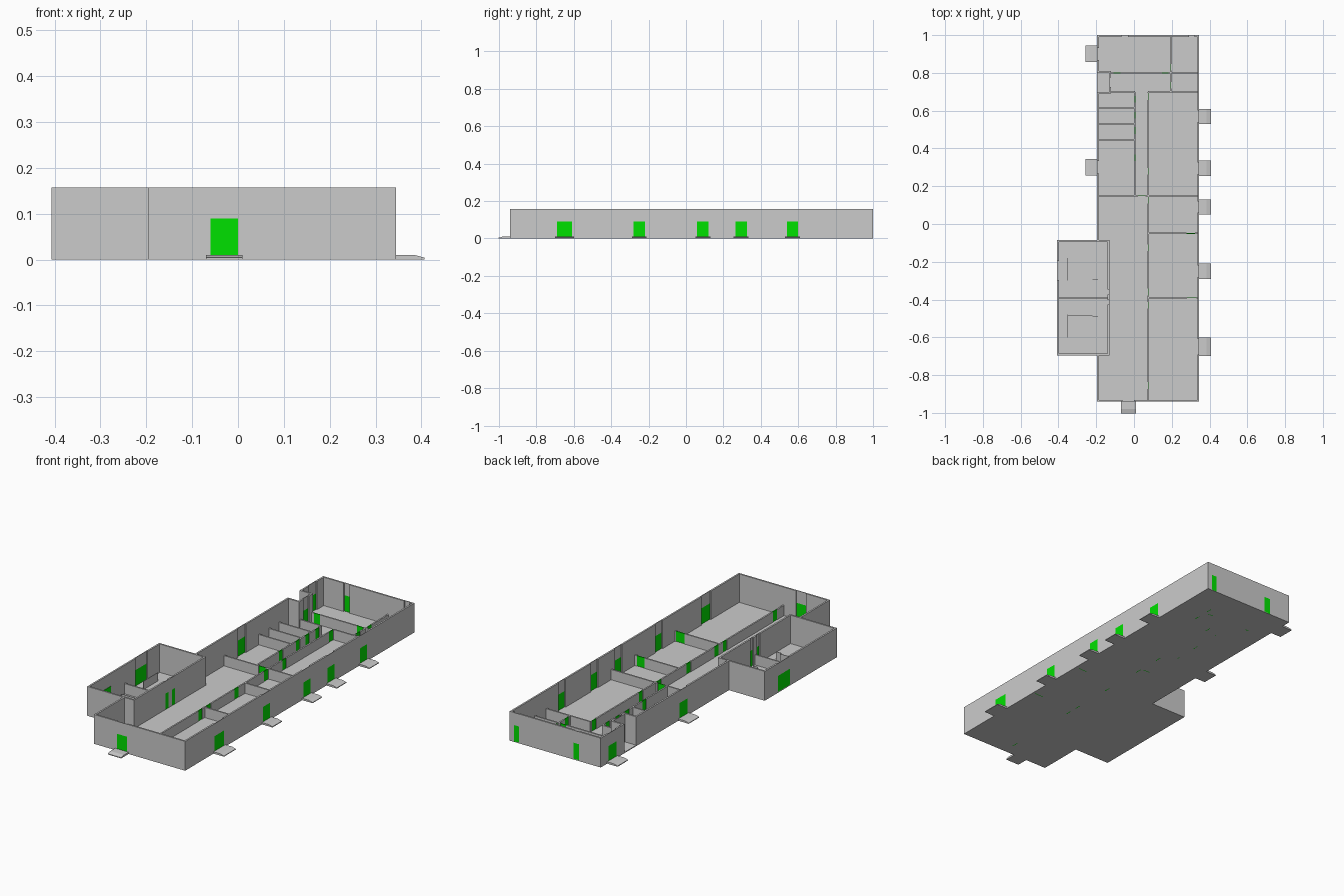
import bpy, bmesh

if "Cube" in bpy.data.objects:
    bpy.data.objects.remove(bpy.data.objects["Cube"])

T = 0.009        # wall thickness
H = 0.157        # outer wall height
LOW = 0.06       # partition height
FLOOR = 0.005
DOOR_TOP = 0.09

green = bpy.data.materials.new("door_green")
green.diffuse_color = (0.0, 0.75, 0.0, 1)
green.use_nodes = True
green.node_tree.nodes["Principled BSDF"].inputs["Base Color"].default_value = green.diffuse_color


def make_object(name, bm, mat=None):
    bmesh.ops.recalc_face_normals(bm, faces=bm.faces)
    me = bpy.data.meshes.new(name)
    bm.to_mesh(me)
    bm.free()
    ob = bpy.data.objects.new(name, me)
    if mat:
        me.materials.append(mat)
    bpy.context.collection.objects.link(ob)
    return ob


def add_box(bm, lo, hi):
    verts = bmesh.ops.create_cube(bm, size=1)["verts"]
    for v in verts:
        for i in range(3):
            v.co[i] = lo[i] if v.co[i] < 0 else hi[i]


def slab(bm, axis, a, b, c, d, z0, z1):
    """Box running a..b along axis, c..d across it."""
    c, d = min(c, d), max(c, d)
    if axis == "x":
        add_box(bm, (a, c, z0), (b, d, z1))
    else:
        add_box(bm, (c, a, z0), (d, b, z1))


def outer_wall(name, axis, a, b, face, inward, doors=()):
    """Full-height wall; each door sits in a niche open to the inside."""
    wall, leaf = bmesh.new(), bmesh.new()
    start = a
    inner = face + inward * T
    for mid, width in sorted(doors):
        d0, d1 = mid - width / 2, mid + width / 2
        slab(wall, axis, start, d0, face, inner, 0, H)
        slab(wall, axis, d0, d1, face, face + inward * 0.003, DOOR_TOP, H)
        slab(leaf, axis, d0, d1, face, face + inward * 0.003, 0.001, DOOR_TOP)
        start = d1
    slab(wall, axis, start, b, face, inner, 0, H)
    make_object(name, wall)
    if doors:
        make_object(name + "_doors", leaf, green)
    else:
        leaf.free()


def partition(name, axis, a, b, mid, doors=(), t=0.008, h=LOW):
    """Low inner wall with green door leaves filling its gaps."""
    wall, leaf = bmesh.new(), bmesh.new()
    start = a
    for dm, width in sorted(doors):
        d0, d1 = dm - width / 2, dm + width / 2
        slab(wall, axis, start, d0, mid - t / 2, mid + t / 2, 0.001, h)
        slab(leaf, axis, d0, d1, mid - 0.002, mid + 0.002, -0.0, h)
        start = d1
    slab(wall, axis, start, b, mid - t / 2, mid + t / 2, 0.001, h)
    make_object(name, wall)
    if doors:
        make_object(name + "_doors", leaf, green)
    else:
        leaf.free()


def step(name, axis, a, b, face, out):
    """Entrance step: flat top with a sloped front edge."""
    profile = [(0, 0), (0, 0.01), (0.04, 0.01), (0.062, 0.004), (0.062, 0)]
    bm = bmesh.new()
    ends = []
    for s in (a, b):
        ends.append([bm.verts.new((s, face + out * p, z) if axis == "x"
                                  else (face + out * p, s, z)) for p, z in profile])
    n = len(profile)
    bm.faces.new(ends[0])
    bm.faces.new(ends[1])
    for i in range(n):
        j = (i + 1) % n
        bm.faces.new((ends[0][i], ends[0][j], ends[1][j], ends[1][i]))
    make_object(name, bm)


# Building outline
L, R, F, B = -0.195, 0.345, -0.94, 1.0       # main hall
WL, WR, WF, WB = -0.407, -0.13, -0.695, -0.085   # side wing

# Floor slab
bm = bmesh.new()
outline = [(L, F), (R, F), (R, B), (L, B), (L, WB), (WL, WB), (WL, WF), (L, WF)]
base = bm.faces.new([bm.verts.new((x, y, 0)) for x, y in outline])
top = bmesh.ops.extrude_face_region(bm, geom=[base])["geom"]
bmesh.ops.translate(bm, vec=(0, 0, FLOOR), verts=[v for v in top if isinstance(v, bmesh.types.BMVert)])
make_object("floor", bm)

# Outer walls of the hall
right_doors = [(-0.65, 0.08), (-0.25, 0.06), (0.09, 0.06), (0.295, 0.06), (0.57, 0.06)]
outer_wall("right_wall", "y", F, B, R, -1, right_doors)
outer_wall("front_wall", "x", L, R - T, F, 1, [(-0.03, 0.06)])
outer_wall("back_wall", "x", L, R - T, B, -1, [(-0.05, 0.035), (0.305, 0.03)])
outer_wall("left_wall_front", "y", F + T, WF, L, 1)
outer_wall("left_wall_middle", "y", WB, 0.70, L, 1, [(0.30, 0.065)])
outer_wall("left_wall_back", "y", 0.80, B - T, L, 1, [(0.90, 0.065)])

# Recessed entrance in the left side
outer_wall("recess_front", "x", L + T, WR, 0.70, -1)
outer_wall("recess_back", "x", L + T, WR, 0.80, 1)
outer_wall("recess_wall", "y", 0.70 - T, 0.80 + T, WR, 1, [(0.75, 0.05)])

# Outer walls of the wing
outer_wall("wing_left_wall", "y", WF, WB, WL, 1, [(-0.247, 0.1)])
outer_wall("wing_right_wall", "y", WF, WB, WR, -1, [(-0.415, 0.025), (-0.36, 0.025)])
outer_wall("wing_front_wall", "x", WL + T, WR - T, WF, 1)
outer_wall("wing_back_wall", "x", WL + T, WR - T, WB, -1)
bm = bmesh.new()
slab(bm, "y", -0.567, -0.51, WL + T, WL + T + 0.002, 0.001, DOOR_TOP)
make_object("wing_inner_door", bm, green)

# Inner partitions
IL, IR = L + T, R - T
partition("long_partition", "y", F + T, 0.70, 0.075,
          [(y, 0.035) for y in (-0.855, -0.43, -0.36, -0.125, 0.125, 0.28, 0.675)])
partition("corridor_partition", "y", 0.15, 0.70, 0.005,
          [(y, 0.035) for y in (0.35, 0.495, 0.575, 0.66)])
partition("hall_partition", "x", IL, IR, 0.15, [(0.04, 0.04)])
partition("back_room_partition", "x", WR, IR, 0.80, [(-0.09, 0.035), (0.165, 0.035)])
partition("store_partition", "y", 0.70, B - T, 0.195, [(0.735, 0.035), (0.83, 0.035)])
partition("small_room_end", "x", WR, 0.005, 0.70)
partition("classroom_end", "x", 0.075, IR, 0.70)
for i, y in enumerate((0.445, 0.53, 0.615)):
    partition(f"small_room_partition_{i + 1}", "x", IL, 0.005, y)
partition("side_room_partition_1", "x", 0.075, IR, -0.05, [(0.30, 0.045)])
partition("side_room_partition_2", "x", 0.075, IR, -0.39, [(0.305, 0.05)])
partition("wing_partition", "x", WL + T, WR - T, -0.39)

# Thin screens inside the wing
screens = [("y", -0.30, -0.18, -0.35), ("x", -0.22, -0.19, -0.295),
           ("y", -0.60, -0.48, -0.35), ("x", -0.35, -0.22, -0.482),
           ("x", -0.22, -0.19, -0.492)]
for i, (axis, a, b, c) in enumerate(screens):
    partition(f"wing_screen_{i + 1}", axis, a, b, c, t=0.003, h=0.05)

# Entrance steps
for i, (mid, width) in enumerate(right_doors):
    step(f"right_step_{i + 1}", "y", mid - width / 2 - 0.01, mid + width / 2 + 0.01, R, 1)
for i, mid in enumerate((0.30, 0.902)):
    step(f"left_step_{i + 1}", "y", mid - 0.044, mid + 0.044, L, -1)
step("front_step", "x", -0.07, 0.01, F, -1)
